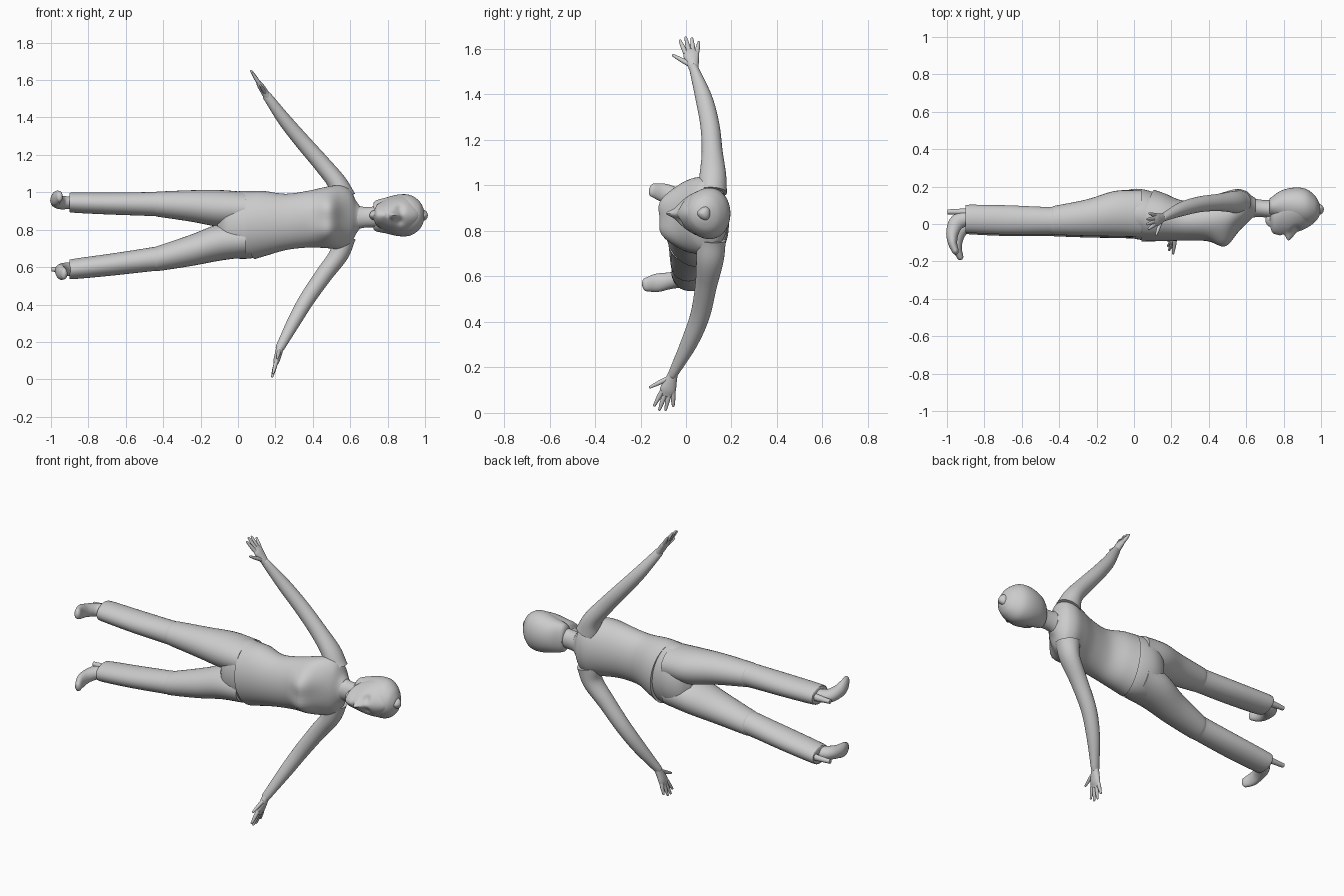
import bpy, bmesh, math
from mathutils import Vector

old = bpy.data.objects.get("Cube")
if old:
    bpy.data.objects.remove(old, do_unlink=True)

grey = bpy.data.materials.new("plain grey")
grey.use_nodes = True
colour = (.6, .6, .6, 1)
grey.diffuse_color = colour
grey.node_tree.nodes["Principled BSDF"].inputs["Base Color"].default_value = colour

SIDE_Y, SIDE_Z = Vector((0, 1, 0)), Vector((0, 0, 1))


def smooth_sections(sections, steps):
    """Catmull-Rom interpolation through the cross-sections."""
    pts = [Vector(s) for s in sections]
    pts = [pts[0] * 2 - pts[1]] + pts + [pts[-1] * 2 - pts[-2]]
    result = []
    for i in range(1, len(pts) - 2):
        a, b, c, d = pts[i - 1:i + 3]
        for k in range(steps):
            t = k / steps
            result.append(b + (c - a) * (t / 2) + (a * 2 - b * 5 + c * 4 - d) * (t * t / 2)
                          + (b * 3 - a - c * 3 + d) * (t ** 3 / 2))
    return result + [pts[-2]]


def loft(name, sections, side=SIDE_Y, axis=None, segments=32, steps=6,
         egg=0, round_ends=(False, False), shape=None):
    """Skin elliptical sections (x, y, z, radius along side, radius across)."""
    rings = smooth_sections(sections, steps)
    centres = [Vector(r[:3]) for r in rings]
    dirs = []
    for i in range(len(rings)):
        dirs.append(axis or (centres[min(i + 1, len(rings) - 1)] - centres[max(i - 1, 0)]).normalized())
    frames = [(c, d, max(r[3], .001), max(r[4], .001)) for c, d, r in zip(centres, dirs, rings)]
    # Domed tips
    for end, sign in ((0, -1), (-1, 1)):
        if round_ends[end]:
            c, d, a, b = frames[end]
            size = min(a, b)
            for angle in (.4, .8, 1.2, 1.5):
                cap = (c + d * sign * size * math.sin(angle), d, a * math.cos(angle), b * math.cos(angle))
                frames.insert(0, cap) if sign < 0 else frames.append(cap)
    bm = bmesh.new()
    loops = []
    for c, d, a, b in frames:
        v = (side - d * side.dot(d)).normalized()
        u = d.cross(v)
        loop = []
        for k in range(segments):
            t = math.tau * k / segments
            co = c + v * a * math.cos(t) + u * b * math.sin(t) * (1 + egg * math.cos(t))
            loop.append(bm.verts.new(shape(co) if shape else co))
        loops.append(loop)
    for low, high in zip(loops, loops[1:]):
        for k in range(segments):
            n = (k + 1) % segments
            bm.faces.new((low[k], low[n], high[n], high[k]))
    bm.faces.new(loops[0])
    bm.faces.new(loops[-1])
    bmesh.ops.recalc_face_normals(bm, faces=bm.faces)
    mesh = bpy.data.meshes.new(name)
    bm.to_mesh(mesh)
    bm.free()
    mesh.materials.append(grey)
    obj = bpy.data.objects.new(name, mesh)
    bpy.context.collection.objects.link(obj)
    bpy.ops.object.select_all(action="DESELECT")
    obj.select_set(True)
    bpy.context.view_layer.objects.active = obj
    bpy.ops.object.shade_smooth_by_angle(angle=math.radians(50))
    return obj


def swell(co, centre, size, push):
    """Soft bump along y on the front or back of the body."""
    d = co - Vector(centre)
    return Vector((0, push * math.exp(-d.length_squared / size ** 2), 0))


# Torso with a slanted shirt hem and bust
def torso_shape(co):
    fade = max(0, 1 - (co.x - .06) / .25)
    moved = co + Vector((fade * (.25 * (co.y - .05) - .09 * (co.z - .83)), 0, 0))
    for z in (.79, .92):
        moved += swell(co, (.49, -.07, z), .07, -.045)
    return moved


X = Vector((1, 0, 0))
loft("shirt", [
    (.075, .045, .825, .138, .182), (.15, .035, .835, .127, .172),
    (.26, .018, .842, .107, .15), (.38, .025, .857, .112, .152),
    (.48, .045, .866, .125, .165), (.55, .075, .867, .112, .17),
    (.6, .088, .867, .088, .145), (.63, .09, .866, .06, .09),
    (.65, .09, .866, .048, .062)], axis=X, shape=torso_shape, segments=48)

# Trousers: hips and two legs
loft("trouser_hips", [
    (-.11, .055, .82, .06, .12), (-.07, .055, .82, .11, .165),
    (0, .055, .825, .133, .18), (.08, .045, .827, .133, .178),
    (.16, .035, .83, .11, .15)], axis=X, segments=48)

leg_profile = [(-.9, .028, .07, .046), (-.88, .028, .075, .054), (-.68, .022, .078, .059),
               (-.46, .018, .073, .064), (-.42, .02, .078, .068),
               (-.25, .034, .098, .084), (-.1, .055, .122, .098), (.04, .055, .125, .092)]
leg_heights = {
    "left": (.945, .945, .94, .937, .936, .927, .914, .91),
    "right": (.588, .59, .613, .642, .648, .69, .732, .745)}
for name, heights in leg_heights.items():
    lean = 0 if name == "left" else -.008
    loft(name + "_trouser_leg",
         [(x, y + lean, z, deep, wide) for (x, y, deep, wide), z in zip(leg_profile, heights)], axis=X)

# Feet in heeled shoes
foot_profile = [(.11, .03, .032, .036), (.04, .03, .033, .038), (-.02, .01, .036, .042),
                (-.045, -.045, .037, .034), (-.045, -.1, .04, .025), (-.03, -.145, .03, .018)]
for name, x, y, z, toe_out in (("left", -.925, 0, .945, .035), ("right", -.9, -.03, .588, -.025)):
    loft(name + "_shoe",
         [(x + dx, y + dy, z - toe_out * min(dy, 0) / .15, wide, thick)
          for dx, dy, wide, thick in foot_profile],
         side=SIDE_Z, segments=24, round_ends=(False, True))
    loft(name + "_shoe_heel",
         [(x + .06, .06, z, .024, .024), (x, .065, z, .017, .018), (-.997, .065, z, .013, .012)],
         segments=16, steps=3)

# Arms and hands
arm_paths = {
    "left": [(.56, .115, .97, .065, .07), (.53, .118, 1.05, .058, .052), (.45, .115, 1.15, .046, .046),
             (.35, .105, 1.265, .042, .042), (.25, .078, 1.385, .037, .036), (.155, .034, 1.515, .02, .024)],
    "right": [(.56, .11, .76, .065, .07), (.54, .105, .67, .06, .052), (.46, .088, .56, .048, .046),
              (.37, .062, .43, .043, .042), (.3, .015, .31, .037, .036), (.225, -.058, .17, .021, .024)]}
finger_tips = {"left": (.07, .008, 1.65), "right": (.182, -.108, .012)}
# Name, knuckle offset, tip offset, knuckle reach, tip reach
fingers = [("thumb", .016, .078, .15, .5), ("index_finger", .022, .036, .5, .93),
           ("middle_finger", .006, .009, .52, 1), ("ring_finger", -.01, -.017, .5, .95),
           ("little_finger", -.024, -.044, .45, .8)]
for name, path in arm_paths.items():
    loft(name + "_arm", path, round_ends=(False, True))
    wrist, tip = Vector(path[-1][:3]), Vector(finger_tips[name])
    along = tip - wrist
    across = -SIDE_Y
    across = (across - along * across.dot(along) / along.length_squared).normalized()
    loft(name + "_palm",
         [(*(wrist + along * t), wide, thick)
          for t, wide, thick in ((-.05, .02, .02), (.2, .028, .019), (.42, .035, .017), (.56, .03, .012))],
         segments=20, round_ends=(False, True))
    for finger, base_off, tip_off, base_reach, tip_reach in fingers:
        root = wrist + along * base_reach + across * base_off
        end = wrist + along * tip_reach + across * tip_off
        loft(name + "_" + finger,
             [(*root.lerp(end, t), r, r) for t, r in ((0, .011), (.5, .01), (1, .006))],
             segments=12, steps=3, round_ends=(False, True))

# Neck
loft("neck", [(.6, .09, .866, .06, .08), (.66, .085, .866, .048, .058),
              (.72, .08, .868, .047, .055), (.79, .075, .872, .055, .06)], axis=X)


# Face with brow, eye sockets, nose, lips and chin
def face_shape(co):
    moved = co.copy()
    for x, z, size, push in ((.865, .845, .022, .016), (.865, .909, .022, .016), (.825, .877, .017, -.034),
                             (.85, .877, .016, -.016), (.785, .877, .02, -.008), (.8, .877, .012, .006)):
        if co.y < .03:
            moved += swell(Vector((co.x, 0, co.z)), (x, 0, z), size, push)
    return moved


loft("face", [
    (.728, .02, .877, .035, .025), (.745, .02, .877, .07, .055), (.79, .045, .877, .098, .08),
    (.85, .06, .877, .11, .1), (.91, .07, .877, .098, .1), (.96, .075, .877, .07, .07),
    (.985, .078, .877, .03, .03)],
    axis=X, egg=.3, steps=12, segments=64, round_ends=(True, True), shape=face_shape)

# Hair cap around the back of the head
loft("hair", [
    (.725, .09, .873, .045, .07), (.74, .092, .874, .055, .083), (.79, .098, .876, .082, .095),
    (.86, .095, .877, .1, .111), (.92, .09, .877, .097, .108), (.965, .082, .877, .072, .08),
    (.988, .078, .877, .04, .045), (.998, .076, .877, .008, .01)],
    axis=X, egg=.1, steps=8, segments=48)
